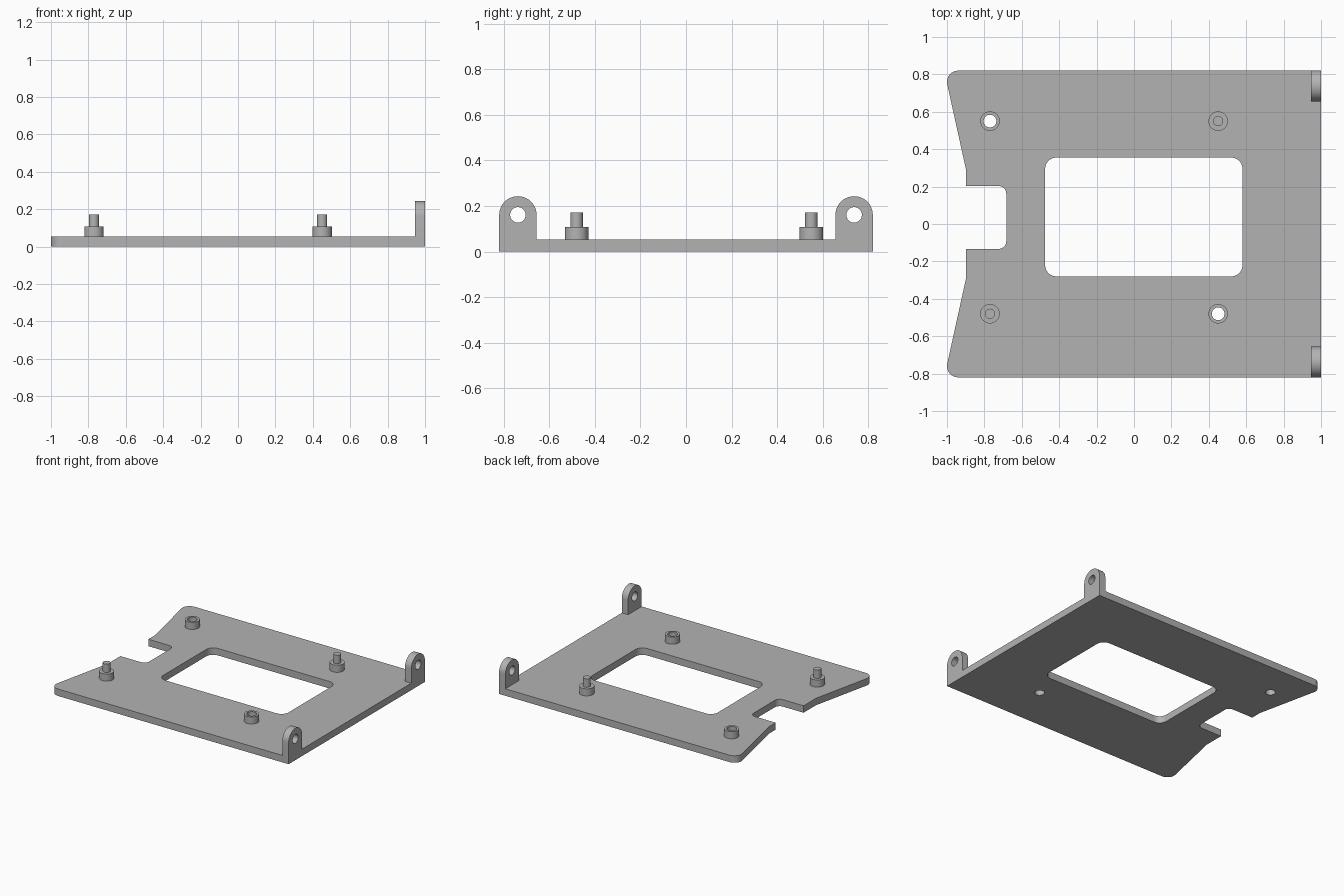
import bpy, bmesh
from math import sin, cos, radians
from mathutils import Matrix, Vector

cube = bpy.data.objects.get("Cube")
if cube:
    bpy.data.objects.remove(cube)

grey = bpy.data.materials.new("plain grey")
grey.use_nodes = True
grey.diffuse_color = (0.45, 0.45, 0.45, 1)
grey.node_tree.nodes["Principled BSDF"].inputs["Base Color"].default_value = grey.diffuse_color

PLATE = 0.053      # plate thickness, also lug thickness
HALF_Y = 0.82


def arc(cx, cy, r, start, end, steps=10):
    """Points along an arc, angles in degrees."""
    angles = [radians(start + (end - start) * i / steps) for i in range(steps + 1)]
    return [(cx + r * cos(a), cy + r * sin(a)) for a in angles]


def circle(cx, cy, r):
    return arc(cx, cy, r, 0, 360, 40)[:-1]


def rounded_rect(x0, x1, y0, y1, r):
    return (arc(x1 - r, y1 - r, r, 0, 90) + arc(x0 + r, y1 - r, r, 90, 180)
            + arc(x0 + r, y0 + r, r, 180, 270) + arc(x1 - r, y0 + r, r, 270, 360))


def slab(name, loops, depth, matrix):
    """Extrude an outline with holes from local z = 0 to depth, then place it."""
    curve = bpy.data.curves.new(name, 'CURVE')
    curve.dimensions = '2D'
    curve.fill_mode = 'BOTH'
    curve.extrude = depth / 2
    for loop in loops:
        spline = curve.splines.new('POLY')
        spline.points.add(len(loop) - 1)
        spline.use_cyclic_u = True
        for point, (x, y) in zip(spline.points, loop):
            point.co = (x, y, 0, 1)
    temp = bpy.data.objects.new(name, curve)
    bpy.context.collection.objects.link(temp)
    bpy.context.view_layer.update()
    mesh = bpy.data.meshes.new_from_object(temp)
    bpy.data.objects.remove(temp)
    mesh.name = name
    mesh.transform(matrix @ Matrix.Translation((0, 0, depth / 2)))
    bm = bmesh.new()
    bm.from_mesh(mesh)
    bmesh.ops.remove_doubles(bm, verts=bm.verts, dist=0.0001)
    bmesh.ops.recalc_face_normals(bm, faces=bm.faces)
    bm.to_mesh(mesh)
    bm.free()
    mesh.materials.clear()
    mesh.materials.append(grey)
    obj = bpy.data.objects.new(name, mesh)
    bpy.context.collection.objects.link(obj)
    bpy.ops.object.select_all(action='DESELECT')
    obj.select_set(True)
    bpy.context.view_layer.objects.active = obj
    bpy.ops.object.shade_smooth_by_angle(angle=radians(30))
    return obj


def up(z):
    return Matrix.Translation((0, 0, z))


# Base plate: tapered side with a notch, a window and two through holes
sockets = {"back_right": (-0.77, 0.55), "front_left": (0.45, -0.48)}
pins = {"back_left": (0.45, 0.55), "front_right": (-0.77, -0.48)}
outline = [(1, -HALF_Y), (1, HALF_Y)]
outline += arc(-0.94, HALF_Y - 0.06, 0.06, 90, 193)
outline += [(-0.897, 0.285), (-0.897, 0.203)]
outline += arc(-0.723, 0.163, 0.04, 90, 0) + arc(-0.723, -0.093, 0.04, 0, -90)
outline += [(-0.897, -0.133), (-0.897, -0.285)]
outline += arc(-0.94, 0.06 - HALF_Y, 0.06, 167, 270)
window = rounded_rect(-0.475, 0.58, -0.28, 0.355, 0.06)
holes = [circle(x, y, 0.034) for x, y in sockets.values()]
slab("base_plate", [outline, window] + holes, PLATE, up(0))

# Hollow standoffs
for place, (x, y) in sockets.items():
    slab(place + "_socket", [circle(x, y, 0.052), circle(x, y, 0.034)], 0.054, up(PLATE))

# Solid standoffs with locating pins
for place, (x, y) in pins.items():
    slab(place + "_standoff", [circle(x, y, 0.052)], 0.054, up(PLATE))
    slab(place + "_pin", [circle(x, y, 0.027)], 0.064, up(PLATE + 0.054))

# Upright lugs with round tops and cross holes (local x, y, z become y, z, x)
upright = Matrix(((0, 0, 1, 1 - PLATE), (1, 0, 0, 0), (0, 1, 0, 0), (0, 0, 0, 1)))
for place, side in (("front", -1), ("back", 1)):
    cy = side * 0.738
    profile = [(cy - 0.082, PLATE), (cy + 0.082, PLATE)] + arc(cy, 0.161, 0.082, 0, 180, 20)
    slab(place + "_lug", [profile, circle(cy, 0.161, 0.034)], PLATE, upright)
